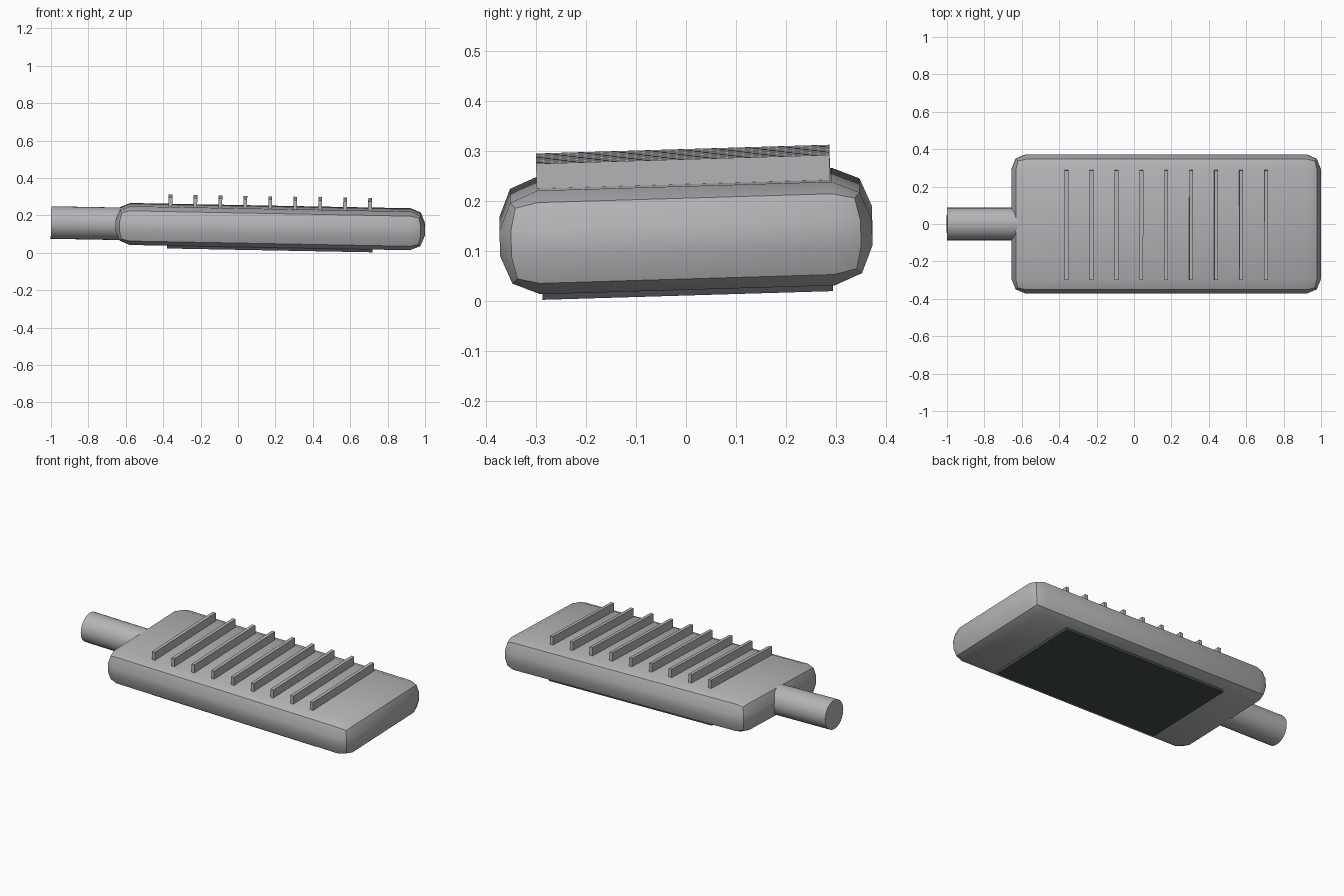
import bpy
import math
from mathutils import Matrix, Vector

if "Cube" in bpy.data.objects:
    bpy.data.objects.remove(bpy.data.objects["Cube"], do_unlink=True)


def material(name, colour):
    mat = bpy.data.materials.new(name)
    mat.use_nodes = True
    mat.diffuse_color = (*colour, 1)
    mat.node_tree.nodes["Principled BSDF"].inputs["Base Color"].default_value = (*colour, 1)
    return mat


housing_grey = material("housing grey", (0.45, 0.46, 0.47))
lens_dark = material("lens dark", (0.06, 0.07, 0.08))

# The whole lamp leans slightly about both horizontal axes
CENTRE = Vector((0.172, 0, 0.14))
TILT = (Matrix.Translation(CENTRE) @ Matrix.Rotation(0.0187, 4, "Y")
        @ Matrix.Rotation(0.03, 4, "X"))
THICK = 0.207
TOP = THICK / 2


def finish(obj, name, mat):
    obj.name = name
    obj.data.materials.append(mat)
    obj.matrix_world = TILT @ obj.matrix_basis
    return obj


def box(name, loc, size, mat):
    bpy.ops.mesh.primitive_cube_add(size=1, location=loc)
    obj = bpy.context.object
    obj.data.transform(Matrix.Diagonal((*size, 1)))
    return finish(obj, name, mat)


# Rounded housing
housing = box("housing", (0, 0, 0), (1.655, 0.744, THICK), housing_grey)
bevel = housing.modifiers.new("rounded edges", "BEVEL")
bevel.width = 0.078
bevel.segments = 2
bpy.ops.object.modifier_apply(modifier=bevel.name)
bpy.ops.object.shade_smooth_by_angle(angle=math.radians(30))

# Mounting spigot
bpy.ops.mesh.primitive_cylinder_add(vertices=32, radius=0.087, depth=0.45,
                                    location=(-0.947, 0, 0),
                                    rotation=(0, math.pi / 2, 0))
finish(bpy.context.object, "mounting_spigot", housing_grey)
bpy.ops.object.shade_smooth_by_angle(angle=math.radians(30))

# Cooling fins across the top
for i in range(9):
    box(f"cooling_fin_{i + 1}", ((i - 4) * 0.1334 - 0.002, -0.002, TOP + 0.02),
        (0.02, 0.586, 0.06), housing_grey)

# Lens panel underneath
box("lens_panel", (0, 0, -TOP - 0.0025), (1.1, 0.58, 0.025), lens_dark)
